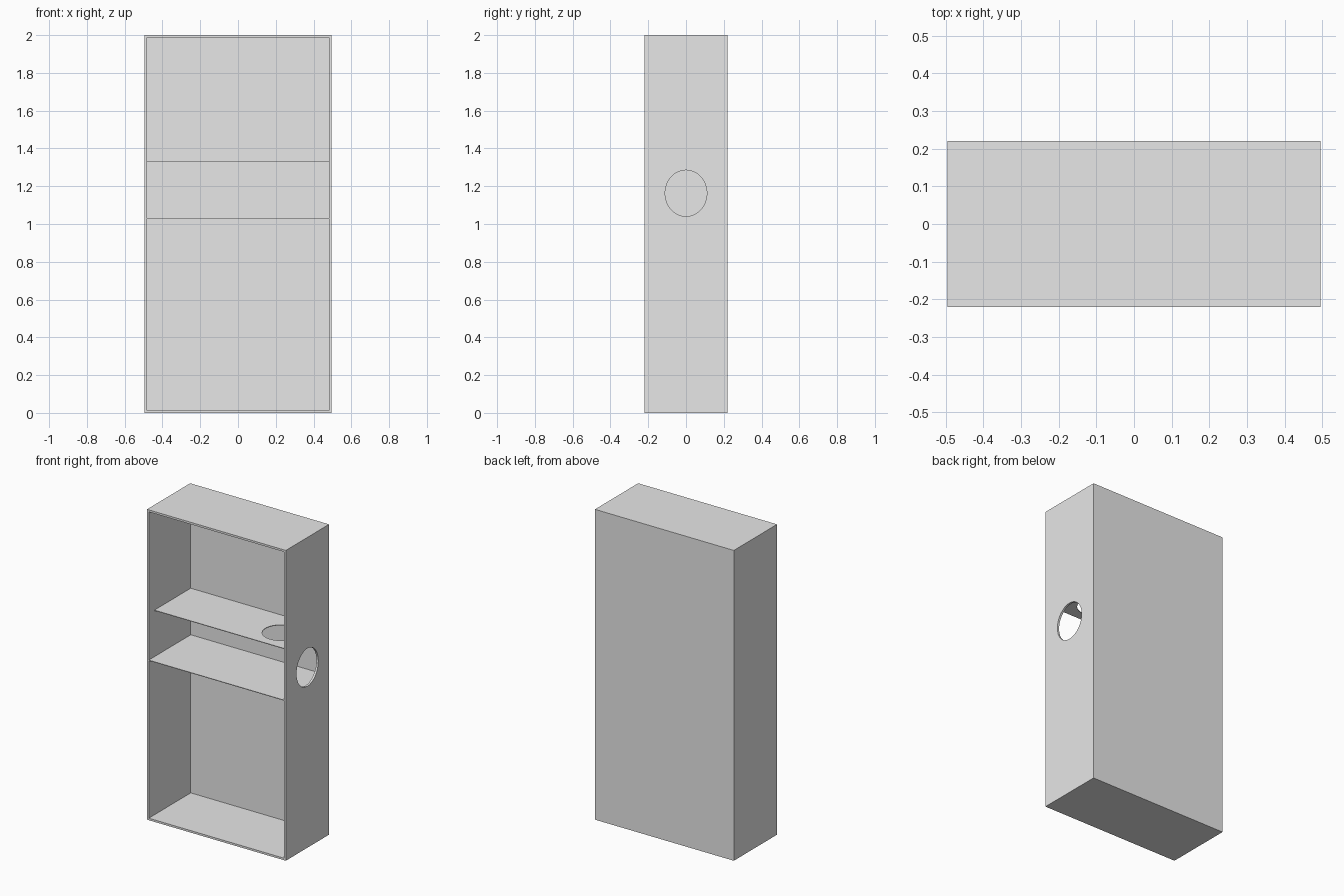
import bpy
import bmesh
from mathutils import Matrix, Vector

WIDTH, DEPTH, HEIGHT, WALL = 0.99, 0.44, 2.0, 0.013

cube = bpy.data.objects.get("Cube")
if cube:
    bpy.data.objects.remove(cube, do_unlink=True)

grey = bpy.data.materials.new("plain grey")
grey.use_nodes = True
grey.diffuse_color = (0.8, 0.8, 0.8, 1)
grey.node_tree.nodes["Principled BSDF"].inputs["Base Color"].default_value = (0.8, 0.8, 0.8, 1)


def add_object(name, bm):
    mesh = bpy.data.meshes.new(name)
    bm.normal_update()
    bm.to_mesh(mesh)
    bm.free()
    mesh.materials.append(grey)
    obj = bpy.data.objects.new(name, mesh)
    bpy.context.collection.objects.link(obj)
    return obj


def box(low, high):
    low, high = Vector(low), Vector(high)
    bm = bmesh.new()
    bmesh.ops.create_cube(bm, size=1)
    bmesh.ops.scale(bm, vec=high - low, verts=bm.verts)
    bmesh.ops.translate(bm, vec=(low + high) / 2, verts=bm.verts)
    return bm


def cut_hole(obj, centre, radii, turn=Matrix()):
    """Cut an oval hole through a panel, then remove the cutter."""
    bm = bmesh.new()
    bmesh.ops.create_cone(bm, cap_ends=True, segments=32, radius1=1, radius2=1, depth=0.1)
    bmesh.ops.scale(bm, vec=(*radii, 1), verts=bm.verts)
    bmesh.ops.transform(bm, matrix=Matrix.Translation(centre) @ turn, verts=bm.verts)
    cutter = add_object("hole_cutter", bm)
    cutter.hide_render = True
    mod = obj.modifiers.new("hole", 'BOOLEAN')
    mod.operation, mod.solver, mod.object = 'DIFFERENCE', 'EXACT', cutter
    bpy.context.view_layer.update()
    graph = bpy.context.evaluated_depsgraph_get()
    mesh = bpy.data.meshes.new_from_object(obj.evaluated_get(graph))
    obj.modifiers.clear()
    obj.data = mesh
    bpy.data.objects.remove(cutter, do_unlink=True)


# Open-fronted case: inset the front face and push it back
x, y = WIDTH / 2, DEPTH / 2
bm = box((-x, -y, 0), (x, y, HEIGHT))
bm.normal_update()
front = min(bm.faces, key=lambda f: f.calc_center_median().y)
bmesh.ops.inset_region(bm, faces=[front], thickness=WALL, use_even_offset=True)
pushed = bmesh.ops.extrude_face_region(bm, geom=[front])["geom"]
if front.is_valid:
    bmesh.ops.delete(bm, geom=[front], context='FACES_ONLY')
bmesh.ops.translate(bm, vec=(0, DEPTH - WALL, 0),
                    verts=[v for v in pushed if isinstance(v, bmesh.types.BMVert)])
bmesh.ops.recalc_face_normals(bm, faces=bm.faces)
case = add_object("case", bm)

# Round opening in the left side panel
cut_hole(case, (x, 0, 1.163), (0.122, 0.111), Matrix.Rotation(1.5707963, 4, 'Y'))

# Thin shelves; the upper one is set back and has a hole
inner = x - WALL
back = y - WALL
lower_shelf = add_object("lower_shelf", box((-inner, -y, 1.028), (inner, back, 1.032)))
upper_shelf = add_object("upper_shelf", box((-inner, 0.058 - y, 1.328), (inner, back, 1.332)))
cut_hole(upper_shelf, (0.3, 0.005, 1.33), (0.108, 0.108))
